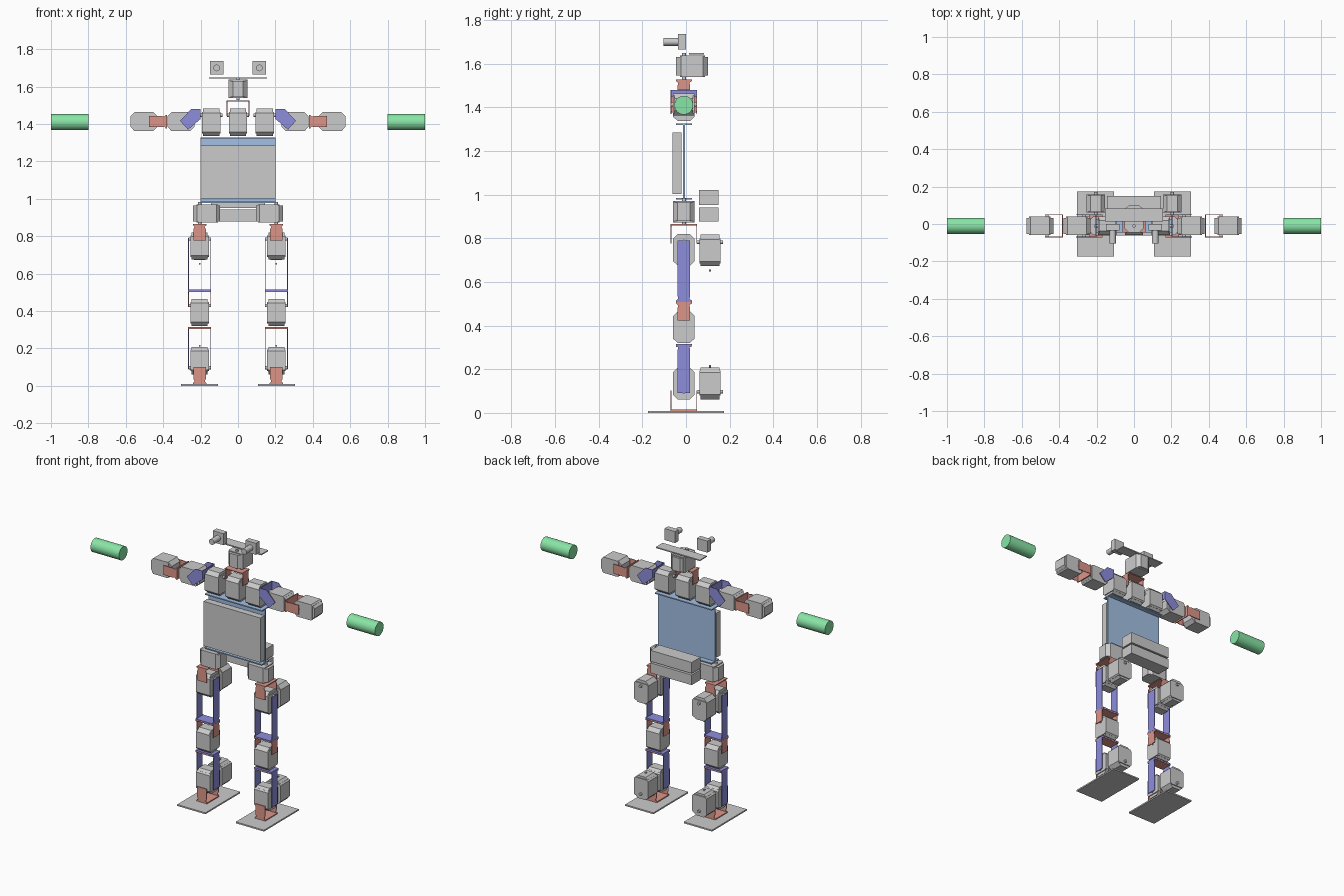
import bpy, bmesh, math
from mathutils import Vector, Matrix

if "Cube" in bpy.data.objects:
    bpy.data.objects.remove(bpy.data.objects["Cube"])

Y0 = -0.01      # depth of the limb axes
LEG = 0.205     # sideways position of the legs
ARM = 1.413     # height of the arms


def material(name, rgb):
    m = bpy.data.materials.new(name)
    m.diffuse_color = (*rgb, 1)
    m.use_nodes = True
    m.node_tree.nodes["Principled BSDF"].inputs["Base Color"].default_value = m.diffuse_color
    return m


RED = material("red_metal", (0.72, 0.30, 0.25))
BLUE = material("blue_metal", (0.27, 0.27, 0.72))
STEEL = material("steel_blue", (0.37, 0.53, 0.78))
GREEN = material("green_grip", (0.25, 0.78, 0.38))


def frame(loc, axis, along):
    """Local X = axis, local Z = along."""
    x, z = Vector(axis), Vector(along)
    y = z.cross(x)
    return Matrix.Translation(loc) @ Matrix((x, y, z)).transposed().to_4x4()


def prism(bm, pts, x0, x1, mat):
    """Extrude a (y, z) outline along local X."""
    a = [bm.verts.new(mat @ Vector((x0, y, z))) for y, z in pts]
    b = [bm.verts.new(mat @ Vector((x1, y, z))) for y, z in pts]
    bm.faces.new(a)
    bm.faces.new(b)
    for i in range(len(a)):
        j = (i + 1) % len(a)
        bm.faces.new((a[i], a[j], b[j], b[i]))


def disc(r, n, cz=0):
    return [(r * math.cos(2 * math.pi * i / n), cz + r * math.sin(2 * math.pi * i / n)) for i in range(n)]


def finish(name, bm, mat=None, mirror=False, smooth=False):
    bmesh.ops.recalc_face_normals(bm, faces=bm.faces)
    me = bpy.data.meshes.new(name)
    bm.to_mesh(me)
    bm.free()
    ob = bpy.data.objects.new(name, me)
    bpy.context.collection.objects.link(ob)
    if mat:
        me.materials.append(mat)
    if mirror:
        ob.modifiers.new("Mirror", "MIRROR")
    if smooth:
        for p in me.polygons:
            p.use_smooth = len(p.vertices) == 4
    return ob


def rect(y0, y1, z0, z1):
    return [(y0, z0), (y1, z0), (y1, z1), (y0, z1)]


def box(name, x, y, z, mat=None, mirror=False):
    bm = bmesh.new()
    prism(bm, rect(*y, *z), *x, Matrix())
    return finish(name, bm, mat, mirror)


def octagon(w, z0, z1, c):
    return [(-w + c, z0), (w - c, z0), (w, z0 + c), (w, z1 - c),
            (w - c, z1), (-w + c, z1), (-w, z1 - c), (-w, z0 + c)]


def servo(name, loc, axis, along, mirror=True, pin=None):
    """Chamfered motor block with output horns at both ends of its axis."""
    m = frame(loc, axis, along)
    bm = bmesh.new()
    prism(bm, octagon(0.05, -0.035, 0.11, 0.022), -0.043, 0.043, m)
    prism(bm, octagon(0.05, -0.018, 0.097, 0.008), -0.049, 0.049, m)
    prism(bm, disc(0.009, 12), -0.06, 0.06, m)
    if pin:
        prism(bm, disc(0.005, 8, pin), -0.005, 0.005, m)
    return finish(name, bm, None, mirror)


def bracket(name, loc, across, opening, length, mat, half=0.0285, mirror=True):
    """U-shaped sheet: a base plate and two waisted side walls."""
    m = frame(loc, across, opening)
    bm = bmesh.new()
    prism(bm, rect(-0.0365, 0.0365, 0, 0.006), -0.061, 0.061, m)
    wall = [(0.0365, 0), (0.0365, 0.006), (0.0265, 0.014), (half, 0.03), (half, length)]
    wall += [(-y, z) for y, z in reversed(wall)]
    for s in (-1, 1):
        prism(bm, wall, s * 0.057, s * 0.061, m)
    return finish(name, bm, mat, mirror)


X, Y, Z = (1, 0, 0), (0, 1, 0), (0, 0, 1)
DOWN, IN = (0, 0, -1), (-1, 0, 0)

# Feet and ankles
box("foot_plate", (0.107, 0.305), (-0.175, 0.175), (0, 0.009), mirror=True)
bracket("foot_bracket", (LEG, Y0, 0.009), Y, Z, 0.093, RED, 0.034)
servo("ankle_pitch_motor", (LEG, Y0, 0.097), X, Z)
servo("ankle_roll_motor", (LEG, 0.11, 0.097), Y, Z, pin=0.117)

# Shins, knees and thighs
bracket("shin_bracket", (LEG, Y0, 0.316), X, DOWN, 0.226, BLUE)
box("knee_plate", (LEG - 0.061, LEG + 0.061), (Y0 - 0.036, Y0 + 0.036), (0.303, 0.3095), RED, True)
servo("knee_motor", (LEG, Y0, 0.43), X, DOWN)
bracket("knee_bracket", (LEG, Y0, 0.508), X, DOWN, 0.085, RED)
bracket("thigh_bracket", (LEG, Y0, 0.5085), X, Z, 0.282, BLUE)

# Hips
servo("hip_pitch_motor", (LEG, Y0, 0.785), X, DOWN)
servo("hip_roll_motor", (LEG, 0.11, 0.782), Y, DOWN, pin=0.13)
bracket("hip_bracket", (LEG, Y0, 0.865), Y, DOWN, 0.088, RED, 0.034)
servo("hip_yaw_motor", (LEG, Y0, 0.922), Z, IN)

# Torso: channel-shaped blue back plate, front computer case, rear battery boxes
box("torso_back_plate", (-0.2, 0.2), (-0.013, -0.004), (0.98, 1.325), STEEL)
for name, z in (("torso_top_flange", 1.32), ("torso_bottom_flange", 0.978)):
    box(name, (-0.2, 0.2), (-0.046, 0.028), (z, z + 0.007), STEEL)
box("computer_case", (-0.2, 0.2), (-0.061, -0.02), (1.002, 1.285))
box("battery_upper", (-0.145, 0.145), (0.06, 0.15), (0.952, 1.022))
box("battery_lower", (-0.145, 0.145), (0.06, 0.15), (0.878, 0.942))

# Shoulders
servo("shoulder_pitch_motor", (0.143, Y0, 1.447), X, DOWN)
bm = bmesh.new()
side = frame((0, 0, 0), (0, -1, 0), Z)   # local y runs along -world x... outline given in (x, z)
sx = 1 if side.col[1][0] > 0 else -1
plate = [(0.2, 1.48), (0.25, 1.48), (0.31, 1.417), (0.267, 1.37), (0.2, 1.427)]
for y in (-0.071, 0.047):
    prism(bm, [(sx * x, z) for x, z in plate], -y - 0.004, -y, side)
prism(bm, rect(-0.071, 0.051, 1.427, 1.48), 0.2, 0.205, Matrix())
finish("shoulder_bracket", bm, BLUE, True)

# Arms
servo("upper_arm_motor", (0.267, Y0, ARM), Y, X)
bracket("elbow_bracket", (0.38, Y0, ARM), Y, X, 0.095, RED, 0.03)
servo("forearm_motor", (0.465, Y0, ARM), Y, X)

# Hand grips
bm = bmesh.new()
prism(bm, disc(0.043, 32), 0.8, 1.0, Matrix.Translation((0, Y0, 1.41)))
finish("hand_grip", bm, GREEN, True, True)

# Neck and head
servo("neck_tilt_motor", (0, Y0, 1.447), X, DOWN, False)
bracket("neck_bracket", (0, Y0, 1.527), X, DOWN, 0.085, RED, mirror=False)
servo("head_pan_motor", (0, Y0, 1.588), Z, Y, False)
box("head_plate", (-0.155, 0.155), (0.013, 0.082), (1.643, 1.65))

# Eye cameras
box("camera_body", (0.077, 0.151), (-0.036, 0.0), (1.664, 1.737), mirror=True)
bm = bmesh.new()
prism(bm, disc(0.018, 16), 0.036, 0.103, frame((0.114, 0, 1.70), (0, -1, 0), Z))
finish("camera_lens", bm, None, True, True)
